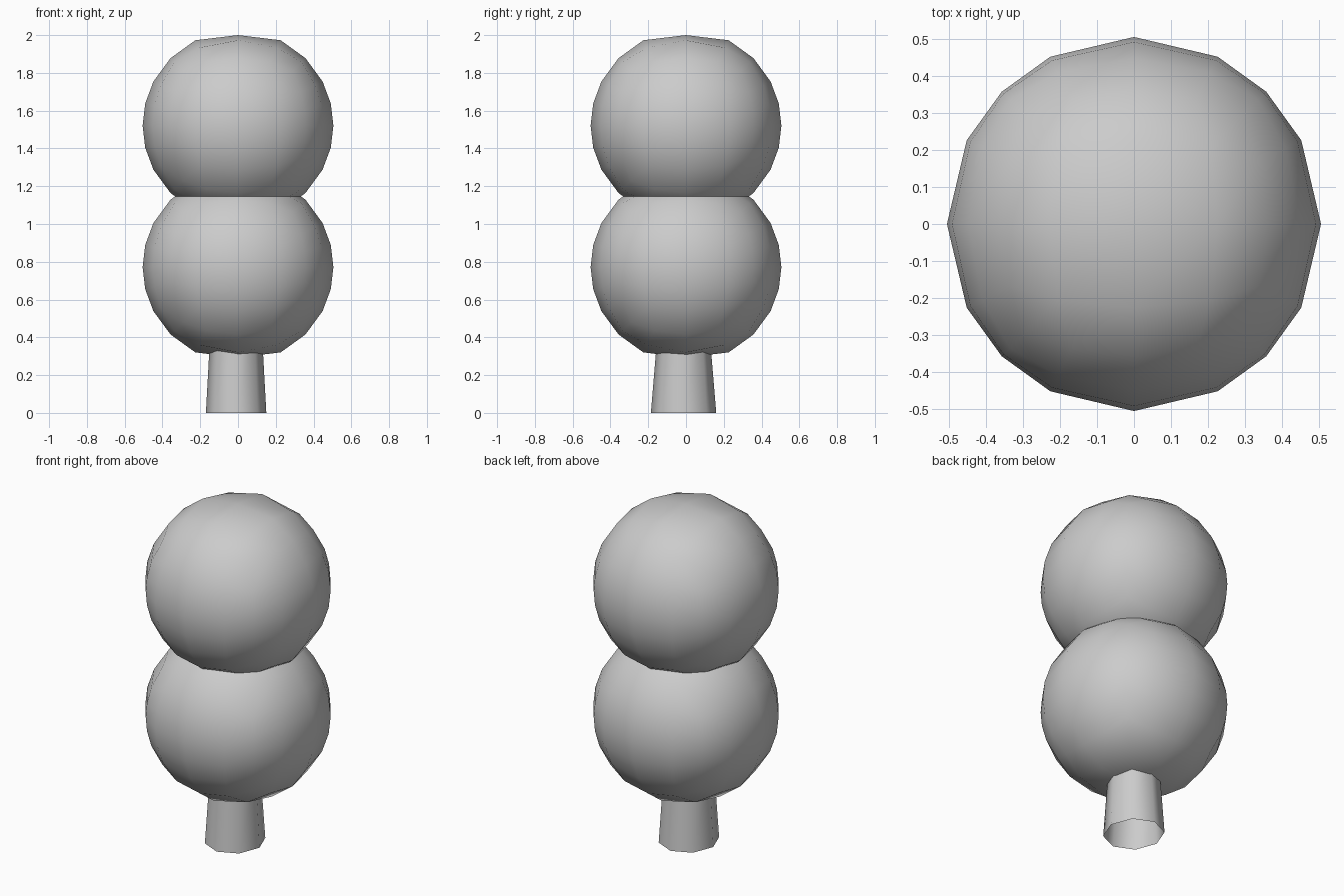
import bpy, bmesh, math
from mathutils import Vector

if "Cube" in bpy.data.objects:
    bpy.data.objects.remove(bpy.data.objects["Cube"])

R = 0.505
POLE = 0.479                      # slightly flattened top and bottom centre
FLAT = [-1, -0.5, 0, 0.5, 1]      # grid divisions across the ball
TALL = [-1, -0.52, -0.237, 0, 0.237, 0.52, 1]  # rows up its sides


def finish(bm, name):
    bmesh.ops.recalc_face_normals(bm, faces=bm.faces)
    mesh = bpy.data.meshes.new(name)
    bm.to_mesh(mesh)
    bm.free()
    mesh.shade_smooth()
    obj = bpy.data.objects.new(name, mesh)
    bpy.context.collection.objects.link(obj)
    return obj


def grid(bm, us, vs, place):
    rows = [[bm.verts.new(place(u, v)) for v in vs] for u in us]
    for a, b in zip(rows, rows[1:]):
        for i in range(len(vs) - 1):
            bm.faces.new((a[i], a[i + 1], b[i + 1], b[i]))


def foliage_ball(name, z):
    # box of six grids, welded and rounded into a ball
    bm = bmesh.new()
    for s in (-1, 1):
        grid(bm, FLAT, FLAT, lambda u, v: (u, v, s))
        grid(bm, FLAT, TALL, lambda u, v: (u, s, v))
        grid(bm, FLAT, TALL, lambda u, v: (s, u, v))
    bmesh.ops.remove_doubles(bm, verts=bm.verts, dist=0.001)
    for v in bm.verts:
        v.co = v.co.normalized() * R
        if v.co.xy.length < 0.001:
            v.co.z = math.copysign(POLE, v.co.z)
        v.co.z += z
    return finish(bm, name)


foliage_ball("lower_foliage", 0.772)
foliage_ball("upper_foliage", 2 - POLE)

# Open tapered eight-sided trunk, slightly off centre
bm = bmesh.new()
rings = []
for z, rx, ry in ((0, 0.16, 0.173), (0.42, 0.137, 0.138)):
    rings.append([bm.verts.new((-0.01 + rx * math.cos(i * math.pi / 4),
                                -0.013 + ry * math.sin(i * math.pi / 4), z))
                  for i in range(8)])
for i in range(8):
    j = (i + 1) % 8
    bm.faces.new((rings[0][i], rings[0][j], rings[1][j], rings[1][i]))
finish(bm, "trunk")
